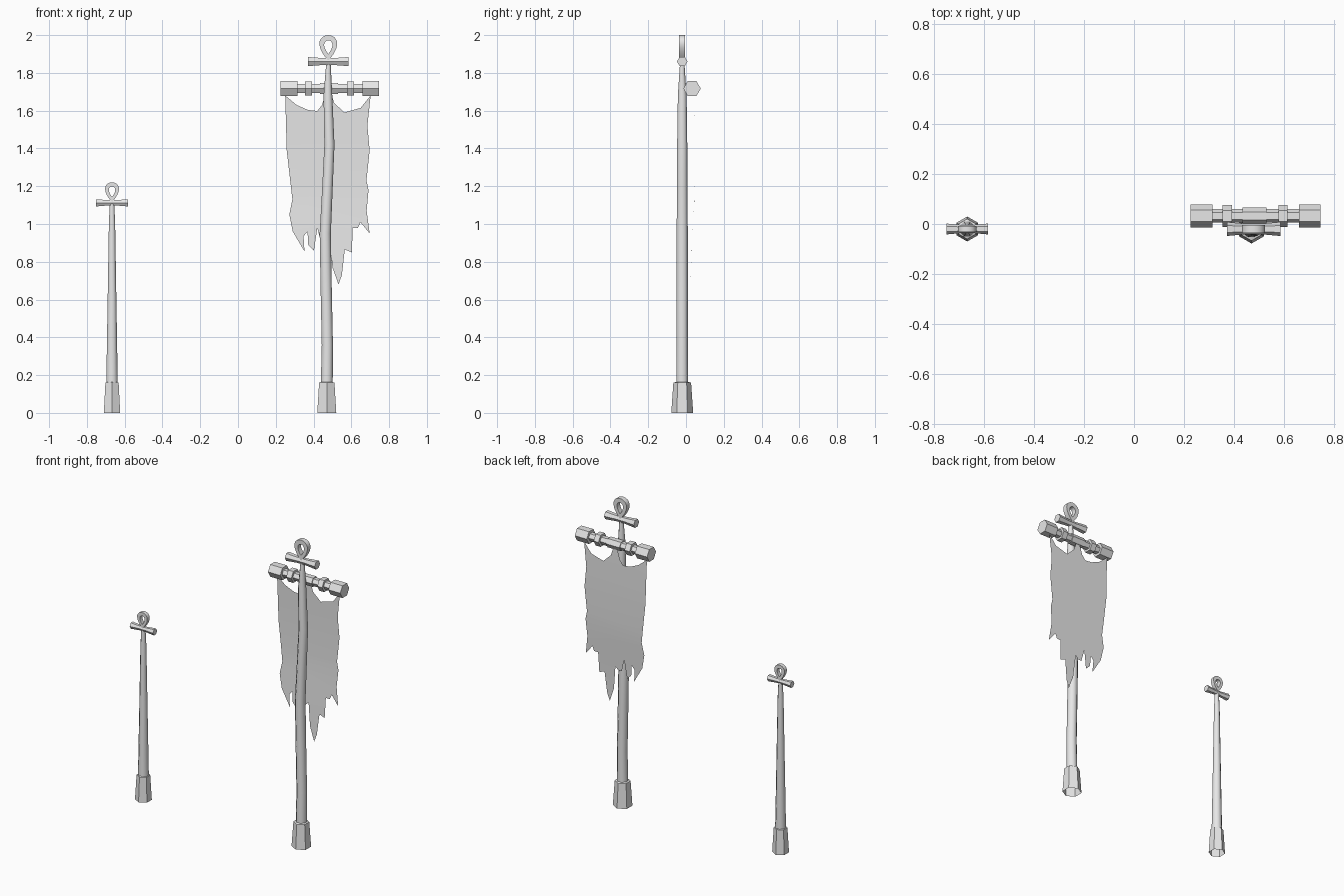
import bpy, bmesh, math
from mathutils import Vector

cube = bpy.data.objects.get("Cube")
if cube:
    bpy.data.objects.remove(cube, do_unlink=True)

grey = bpy.data.materials.new("plain grey")
grey.use_nodes = True
grey.diffuse_color = (0.8, 0.8, 0.8, 1)
grey.node_tree.nodes["Principled BSDF"].inputs["Base Color"].default_value = (0.8, 0.8, 0.8, 1)

AXIS_Y = -0.02   # depth of the posts
BAR_Y = 0.032    # depth of the banner bar


def finish(name, bm, smooth=False, fix=True):
    if fix:
        bmesh.ops.recalc_face_normals(bm, faces=bm.faces)
    mesh = bpy.data.meshes.new(name)
    bm.to_mesh(mesh)
    bm.free()
    mesh.materials.append(grey)
    obj = bpy.data.objects.new(name, mesh)
    bpy.context.collection.objects.link(obj)
    if smooth:
        bpy.ops.object.select_all(action='DESELECT')
        obj.select_set(True)
        bpy.context.view_layer.objects.active = obj
        bpy.ops.object.shade_smooth_by_angle(angle=math.radians(50))
    return obj


def tube(name, rings, along, sides=6, phase=0.0, cap_start=True, smooth=False):
    """Loft polygon rings (centre, radius) stacked along x or z."""
    bm = bmesh.new()
    loops = []
    for centre, r in rings:
        loop = []
        for i in range(sides):
            a = phase + math.tau * i / sides
            u, v = r * math.cos(a), r * math.sin(a)
            offset = Vector((0, u, v)) if along == "x" else Vector((u, v, 0))
            loop.append(bm.verts.new(Vector(centre) + offset))
        loops.append(loop)
    for a, b in zip(loops, loops[1:]):
        for i in range(sides):
            j = (i + 1) % sides
            bm.faces.new((a[i], a[j], b[j], b[i]))
    bm.faces.new(loops[-1])
    if cap_start:
        bm.faces.new(loops[0])
    return finish(name, bm, smooth)


def foot(name, x, scale):
    sizes = [(0, 0.058), (0.16, 0.047), (0.165, 0.03)]
    tube(name, [((x, AXIS_Y, z), r * scale) for z, r in sizes], "z",
         phase=math.pi / 2, cap_start=False)


def finial(prefix, x, z, s):
    """Flared crossbar with a teardrop loop standing on it."""
    bar = [(-0.107, 0.028), (-0.03, 0.021), (0.03, 0.021), (0.107, 0.028)]
    tube(prefix + "_crossbar", [((x + d * s, AXIS_Y, z), r * s) for d, r in bar], "x")
    bm = bmesh.new()
    steps, rows = 24, []
    for k in range(steps):
        t = math.tau * k / steps
        swell = math.sin(t) * abs(math.sin(t / 2)) / 0.77
        rise = (1 - math.cos(t)) / 2
        row = []
        for width, low, high, depth in ((0.047, 0.005, 0.14, -0.016), (0.047, 0.005, 0.14, 0.016),
                                        (0.022, 0.04, 0.112, 0.016), (0.022, 0.04, 0.112, -0.016)):
            row.append(bm.verts.new((x + width * swell * s, AXIS_Y + depth * s,
                                     z + (low + (high - low) * rise) * s)))
        rows.append(row)
    for k in range(steps):
        a, b = rows[k], rows[(k + 1) % steps]
        for i in range(4):
            j = (i + 1) % 4
            bm.faces.new((a[i], a[j], b[j], b[i]))
    finish(prefix + "_loop", bm, smooth=True)


# Short post
SHORT_X = -0.667
foot("short_post_foot", SHORT_X, 0.86)
tube("short_post_shaft", [((SHORT_X, AXIS_Y, z), r) for z, r in
                          ((0.15, 0.033), (0.6, 0.025), (1.0, 0.018), (1.11, 0.013))],
     "z", sides=8, phase=math.pi / 8, smooth=True)
finial("short_post", SHORT_X, 1.112, 0.78)

# Tall crooked post
foot("tall_post_foot", 0.47, 1.0)
shaft = [(0.47, 0.15, 0.034), (0.473, 0.36, 0.032), (0.467, 0.65, 0.032), (0.462, 0.95, 0.032),
         (0.474, 1.2, 0.03), (0.484, 1.42, 0.029), (0.476, 1.68, 0.025), (0.479, 1.86, 0.012)]
tube("tall_post_shaft", [((x, AXIS_Y, z), r) for x, z, r in shaft],
     "z", sides=8, phase=math.pi / 8, smooth=True)
finial("tall_post", 0.478, 1.86, 1.0)

# Banner bar with end blocks, rings and a middle sleeve
for name, x0, x1, r in (("banner_bar", 0.3, 0.67, 0.027), ("right_end_block", 0.226, 0.314, 0.046),
                        ("left_end_block", 0.66, 0.746, 0.046), ("right_ring", 0.354, 0.391, 0.043),
                        ("left_ring", 0.578, 0.613, 0.043), ("middle_sleeve", 0.434, 0.53, 0.033)):
    tube(name, [((x0, BAR_Y, 1.717), r), ((x1, BAR_Y, 1.717), r)], "x")

# Torn banner cloth: outline (x, z), gently curved in depth
outline = [(.25, 1.68), (.31, 1.63), (.37, 1.604), (.42, 1.598), (.445, 1.63), (.465, 1.7),
           (.49, 1.7), (.51, 1.64), (.563, 1.59), (.65, 1.615), (.702, 1.68),
           (.685, 1.52), (.697, 1.39), (.68, 1.23), (.691, 1.18), (.681, 1.07), (.697, .95),
           (.648, 1.01), (.635, .98), (.607, .98), (.603, .85), (.565, .865), (.55, .73),
           (.532, .68), (.5, .77), (.485, .92), (.465, .9), (.44, .9), (.42, .98),
           (.402, .86), (.372, .89), (.368, .96), (.347, .935), (.352, .855),
           (.29, .96), (.272, 1.05), (.288, 1.13), (.258, 1.39)]
bm = bmesh.new()
bm.faces.new([bm.verts.new((x, 0, z)) for x, z in outline])
for step in range(8):
    bmesh.ops.bisect_plane(bm, geom=bm.verts[:] + bm.edges[:] + bm.faces[:],
                           plane_co=(0, 0, 0.9 + 0.1 * step), plane_no=(0, 0, 1))
for v in bm.verts:
    droop = max(0.0, 1.15 - v.co.z)
    v.co.y = 0.044 + 0.004 * math.sin((1.7 - v.co.z) * 5) - 0.035 * droop
bmesh.ops.triangulate(bm, faces=bm.faces)
finish("banner_cloth", bm, smooth=True, fix=False)
